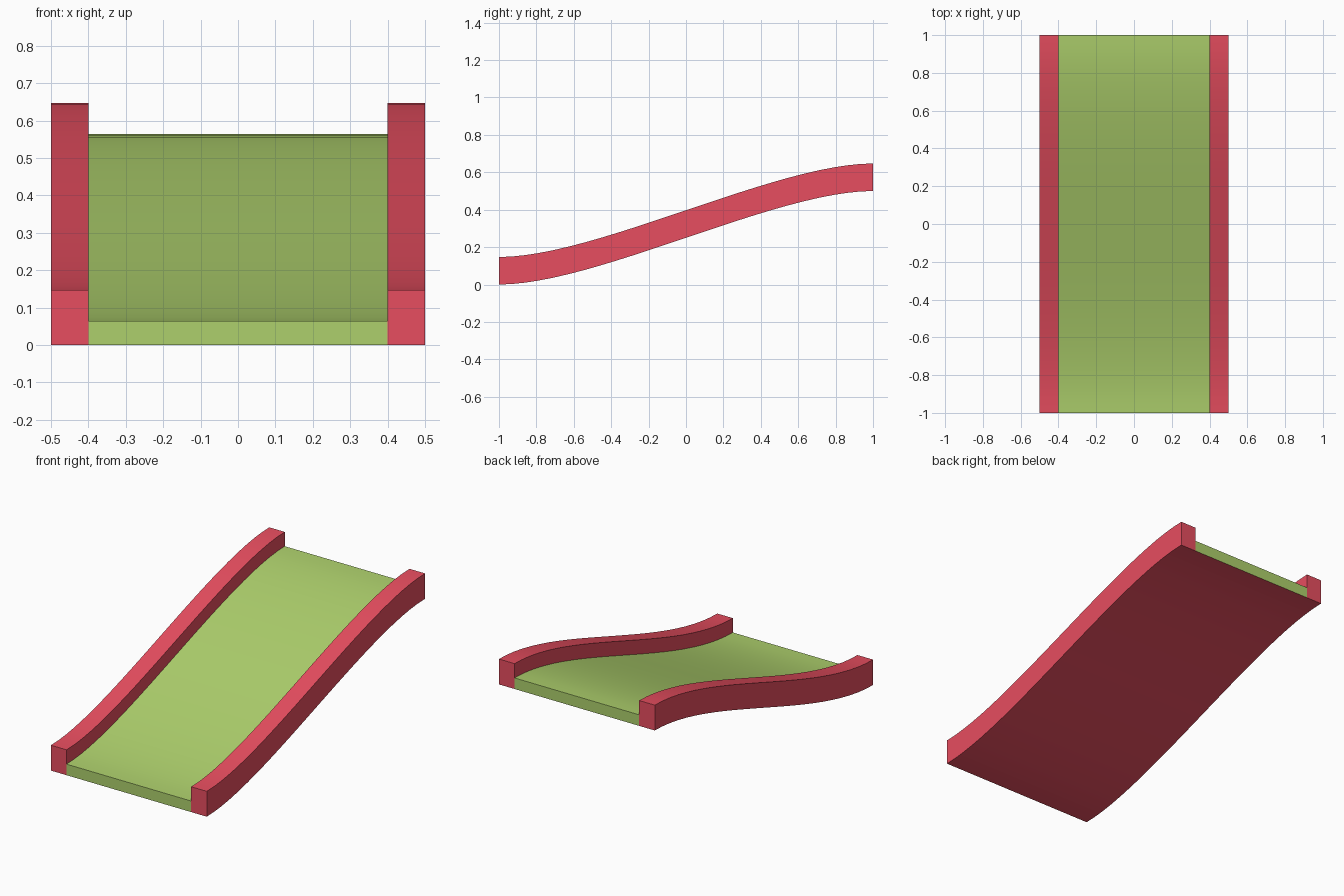
import bpy, bmesh

if "Cube" in bpy.data.objects:
    bpy.data.objects.remove(bpy.data.objects["Cube"])

RISE, SEGS, EASE = 0.5, 24, 0.26


def material(name, color):
    m = bpy.data.materials.new(name)
    m.diffuse_color = (*color, 1)
    m.use_nodes = True
    m.node_tree.nodes["Principled BSDF"].inputs["Base Color"].default_value = m.diffuse_color
    return m


green = material("green", (0.42, 0.63, 0.15))
red = material("red", (0.80, 0.075, 0.115))


def slope_point(t):
    # S-shaped bezier with level ends: returns (y, z)
    a, b, c = 3 * t * (1 - t) ** 2, 3 * t * t * (1 - t), t ** 3
    return 2 * (a * EASE + b * (1 - EASE) + c) - 1, RISE * (b + c)


def sweep(name, x0, x1, height, mats, underside=0):
    # Carry a rectangle up the slope, then cap both ends
    bm = bmesh.new()
    rings = []
    for i in range(SEGS + 1):
        y, z = slope_point(i / SEGS)
        rings.append([bm.verts.new(p) for p in (
            (x0, y, z), (x1, y, z), (x1, y, z + height), (x0, y, z + height))])
    for a, b in zip(rings, rings[1:]):
        for k in range(4):
            n = (k + 1) % 4
            f = bm.faces.new((a[k], a[n], b[n], b[k]))
            if k == 0:
                f.material_index = underside
    bm.faces.new(rings[0])
    bm.faces.new(rings[-1])
    bmesh.ops.recalc_face_normals(bm, faces=bm.faces)
    me = bpy.data.meshes.new(name)
    bm.to_mesh(me)
    bm.free()
    for m in mats:
        me.materials.append(m)
    ob = bpy.data.objects.new(name, me)
    bpy.context.collection.objects.link(ob)
    bpy.ops.object.select_all(action='DESELECT')
    ob.select_set(True)
    bpy.context.view_layer.objects.active = ob
    bpy.ops.object.shade_smooth_by_angle(angle=0.6)


# Sloping deck: green running surface and ends, red underside
sweep("deck", -0.4, 0.4, 0.064, (green, red), underside=1)

# Side rails
for side, x in (("left", -0.45), ("right", 0.45)):
    sweep(side + "_rail", x - 0.05, x + 0.05, 0.147, (red,))
